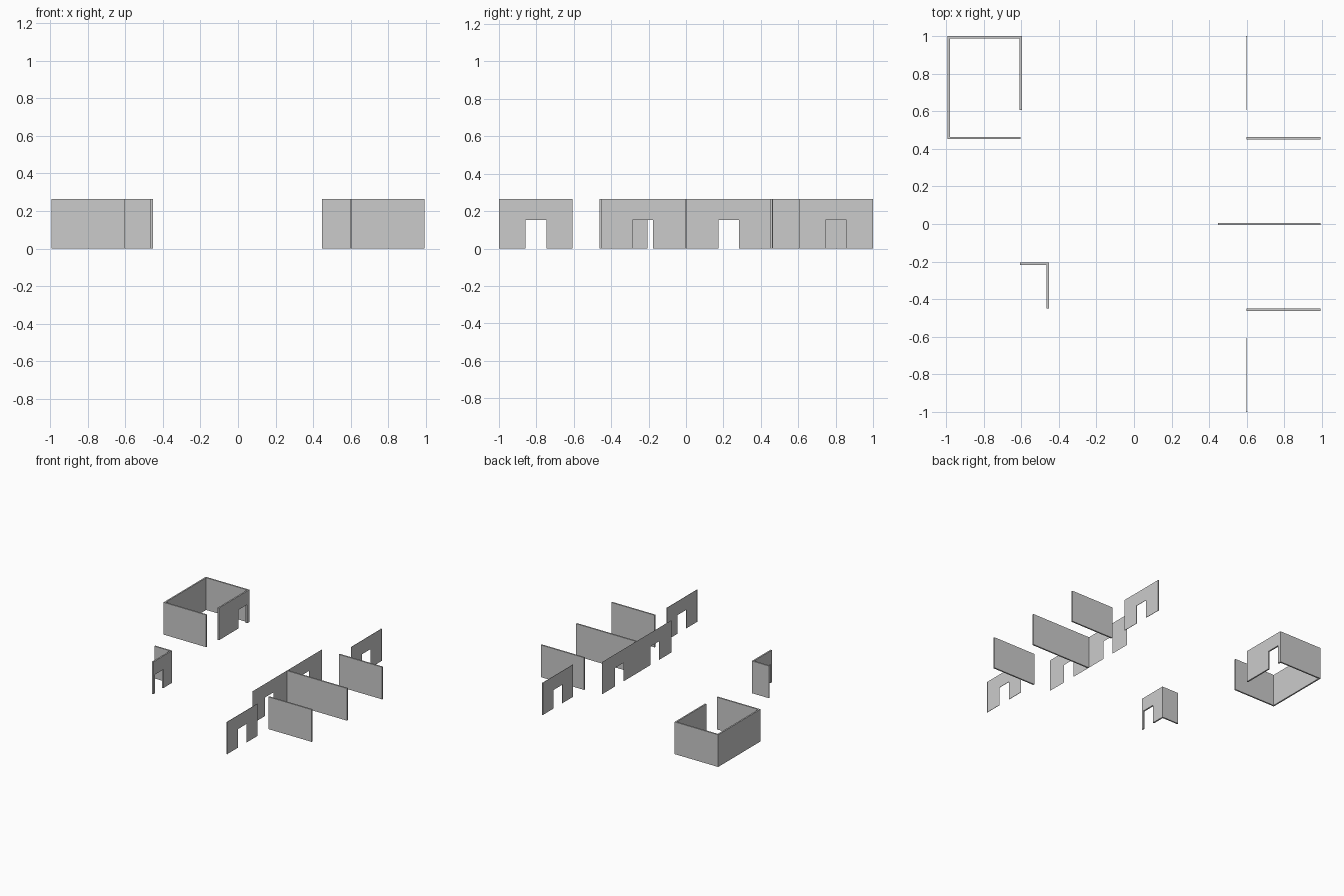
import bpy
import bmesh

if "Cube" in bpy.data.objects:
    bpy.data.objects.remove(bpy.data.objects["Cube"], do_unlink=True)

HEIGHT = 0.264
DOOR_HEIGHT = 0.152
THICK = 0.012
EDGE = 0.992

grey = bpy.data.materials.new("wall_grey")
grey.use_nodes = True
grey.diffuse_color = (0.6, 0.6, 0.6, 1)
grey.node_tree.nodes["Principled BSDF"].inputs["Base Color"].default_value = (0.6, 0.6, 0.6, 1)


def wall(name, axis, start, end, at, thick=THICK, doors=()):
    """Wall outline along an axis with door notches, extruded to its thickness."""
    outline = [(start, 0)]
    for a, b in doors:
        outline += [(a, 0), (a, DOOR_HEIGHT), (b, DOOR_HEIGHT), (b, 0)]
    outline += [(end, 0), (end, HEIGHT), (start, HEIGHT)]

    bm = bmesh.new()
    side = at - thick / 2
    verts = [bm.verts.new((u, side, z) if axis == "x" else (side, u, z))
             for u, z in outline]
    face = bm.faces.new(verts)
    if thick:
        grown = bmesh.ops.extrude_face_region(bm, geom=[face])["geom"]
        shift = (0, thick, 0) if axis == "x" else (thick, 0, 0)
        bmesh.ops.translate(bm, vec=shift,
                            verts=[v for v in grown if isinstance(v, bmesh.types.BMVert)])
        bmesh.ops.recalc_face_normals(bm, faces=bm.faces)
    mesh = bpy.data.meshes.new(name)
    bm.to_mesh(mesh)
    bm.free()
    mesh.materials.append(grey)
    obj = bpy.data.objects.new(name, mesh)
    bpy.context.collection.objects.link(obj)


# Corner room
wall("room_side_wall", "y", 0.452, 1, -EDGE + THICK / 2)
wall("room_back_wall", "x", -EDGE + THICK, -0.597, 1 - THICK / 2)
wall("room_front_wall", "x", -EDGE + THICK, -0.605, 0.458)
wall("room_door_wall", "y", 0.607, 1 - THICK, -0.603, doors=[(0.86, 0.97)])

# Small entry corner
wall("entry_back_wall", "x", -0.606, -0.453, -0.212)
wall("entry_door_wall", "y", -0.449, -0.218, -0.459, doors=[(-0.43, -0.32)])

# Long thin corridor partition with two doorways
wall("corridor_wall", "y", -0.45, 0.45, 0.447, thick=0,
     doors=[(-0.287, -0.177), (0.174, 0.284)])

# Dividers between the side rooms
wall("middle_divider", "x", 0.447, EDGE, 0)
for label, sign in (("front", -1), ("back", 1)):
    wall(label + "_divider", "x", 0.6, EDGE, sign * 0.456)
    # Thin door partitions with a narrow end strip
    ends = sorted((sign * 0.606, sign * 0.999))
    door = tuple(sorted((sign * 0.747, sign * 0.858)))
    wall(label + "_door_wall", "y", *ends, 0.6, thick=0.003, doors=[door])
    wall(label + "_end_strip", "x", 0.595, 0.605, sign * 0.999, thick=0.002)
